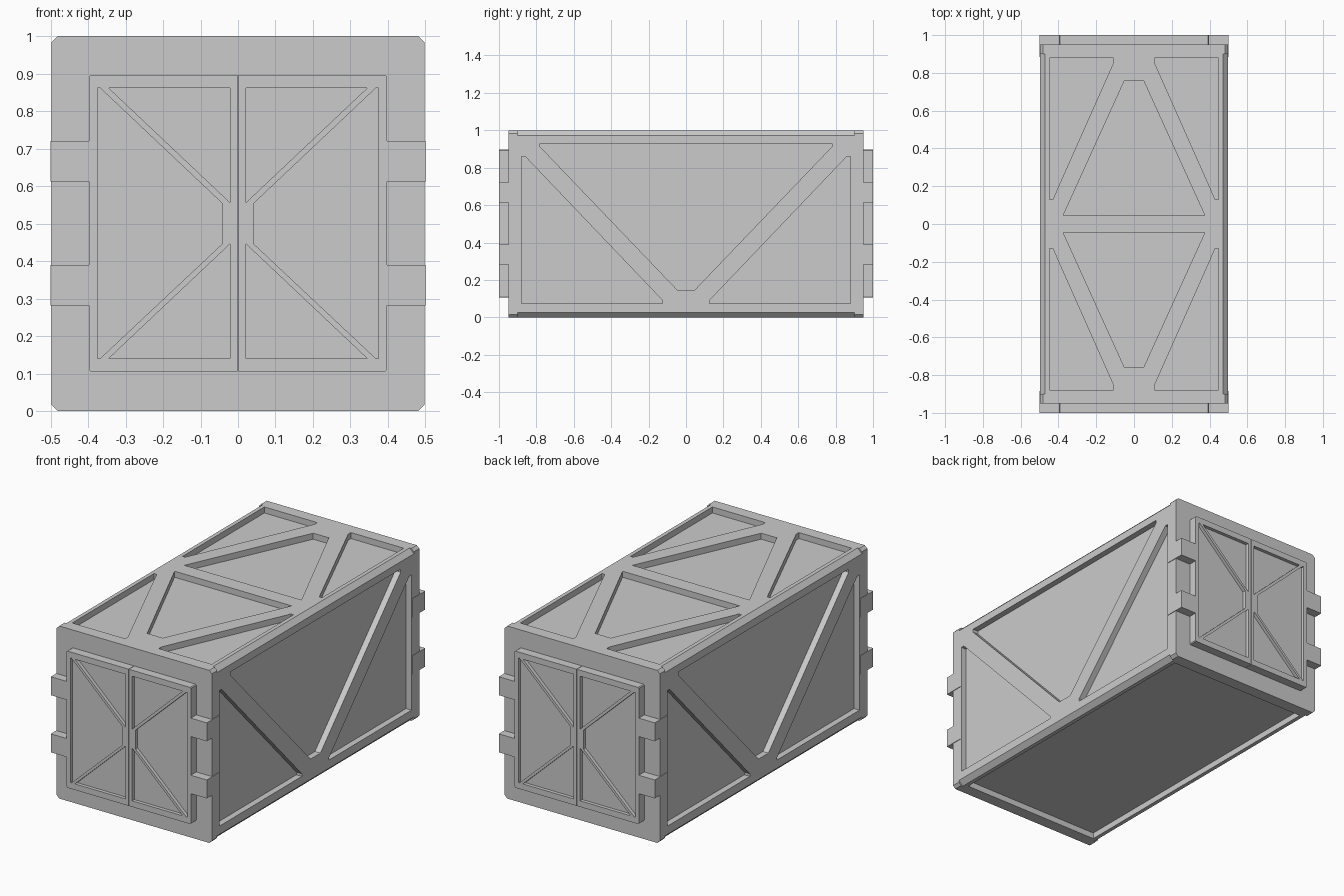
import bpy, bmesh

if "Cube" in bpy.data.objects:
    bpy.data.objects.remove(bpy.data.objects["Cube"])

# Axis maps: (u, v) is the profile plane, w the extrusion direction
def along_x(u, v, w): return (w, u, v)
def along_y(u, v, w): return (u, w, v)
def along_z(u, v, w): return (u, v, w)


def prisms(name, items):
    """One object from closed prisms: (profile, w0, w1, axis map)."""
    bm = bmesh.new()
    for prof, w0, w1, m in items:
        a = [bm.verts.new(m(u, v, w0)) for u, v in prof]
        b = [bm.verts.new(m(u, v, w1)) for u, v in prof]
        bm.faces.new(a)
        bm.faces.new(b)
        n = len(a)
        for i in range(n):
            j = (i + 1) % n
            bm.faces.new((a[i], a[j], b[j], b[i]))
    bmesh.ops.recalc_face_normals(bm, faces=bm.faces)
    me = bpy.data.meshes.new(name)
    bm.to_mesh(me)
    bm.free()
    ob = bpy.data.objects.new(name, me)
    bpy.context.collection.objects.link(ob)
    return ob


def cut(ob, items):
    """Carve prisms out of an object and remove the cutter."""
    c = prisms("pocket_cutter", items)
    c.hide_render = True
    mod = ob.modifiers.new("pockets", 'BOOLEAN')
    mod.operation = 'DIFFERENCE'
    mod.solver = 'EXACT'
    mod.object = c
    bpy.context.view_layer.objects.active = ob
    bpy.ops.object.modifier_apply(modifier=mod.name)
    bpy.data.objects.remove(c)


def rect(u0, u1, v0, v1, c=0.0):
    """Rectangle, or octagon when chamfer c is given."""
    if c == 0:
        return [(u0, v0), (u1, v0), (u1, v1), (u0, v1)]
    return [(u0 + c, v0), (u1 - c, v0), (u1, v0 + c), (u1, v1 - c),
            (u1 - c, v1), (u0 + c, v1), (u0, v1 - c), (u0, v0 + c)]


def flip(p, su, sv=1):
    return [(u * su, v * sv) for u, v in p]


W, D = 0.497, 0.035          # body half width, pocket depth

# Main body with chamfered long edges
body = prisms("container_body", [(rect(-W, W, 0, 1, 0.027), -0.9, 0.9, along_y)])

# Side pockets leave a V brace
side_mid = [(-0.78, 0.93), (-0.78, 0.912), (-0.045, 0.145), (0.045, 0.145),
            (0.78, 0.912), (0.78, 0.93)]
side_tri = [(0.88, 0.86), (0.86, 0.86), (0.125, 0.09), (0.125, 0.075), (0.88, 0.075)]
# Roof pockets leave a diamond brace with a cross bar
roof_mid = [(-0.375, 0.045), (0.375, 0.045), (0.05, 0.76), (-0.05, 0.76)]
roof_tri = [(0.447, 0.13), (0.43, 0.13), (0.108, 0.855), (0.108, 0.88), (0.447, 0.88)]

pockets = [(rect(-0.447, 0.447, -0.88, 0.88), -0.1, D, along_z)]   # floor recess
for s in (-1, 1):
    w0, w1 = s * (W - D), s * 0.6
    pockets.append((side_mid, w0, w1, along_x))
    pockets.append((flip(roof_mid, 1, s), 1 - D, 1.1, along_z))
    for t in (-1, 1):
        pockets.append((flip(side_tri, t), w0, w1, along_x))
        pockets.append((flip(roof_tri, t, s), 1 - D, 1.1, along_z))
cut(body, pockets)

# Door pockets for one leaf
door_outer = [(0.375, 0.862), (0.368, 0.862), (0.043, 0.555), (0.043, 0.445),
              (0.368, 0.14), (0.375, 0.14)]
door_top = [(0.345, 0.862), (0.021, 0.862), (0.021, 0.556)]
door_low = [(0.345, 0.14), (0.021, 0.14), (0.021, 0.446)]

for end, e in (("front", -1), ("back", 1)):
    # End frame with smaller corner chamfers
    prisms(end + "_frame", [(rect(-W, W, 0, 1, 0.016), e * 0.9, e * 0.95, along_y)])
    for side, s in (("left", -1), ("right", 1)):
        # Door leaf with braced panel
        leaf = [(0.001, 0.105), (0.393, 0.105), (0.398, 0.11), (0.398, 0.892),
                (0.393, 0.897), (0.001, 0.897)]
        door = prisms(f"{end}_{side}_door", [(flip(leaf, s), e * 0.94, e, along_y)])
        cut(door, [(flip(p, s), e * 0.98, e * 1.1, along_y)
                   for p in (door_outer, door_top, door_low)])
        # Hinges wrapping round the corner
        prisms(f"{end}_{side}_hinges",
               [(flip(rect(0.39, 0.5, z, z + 0.107), s), e * 0.885, e, along_y)
                for z in (0.282, 0.613)])
